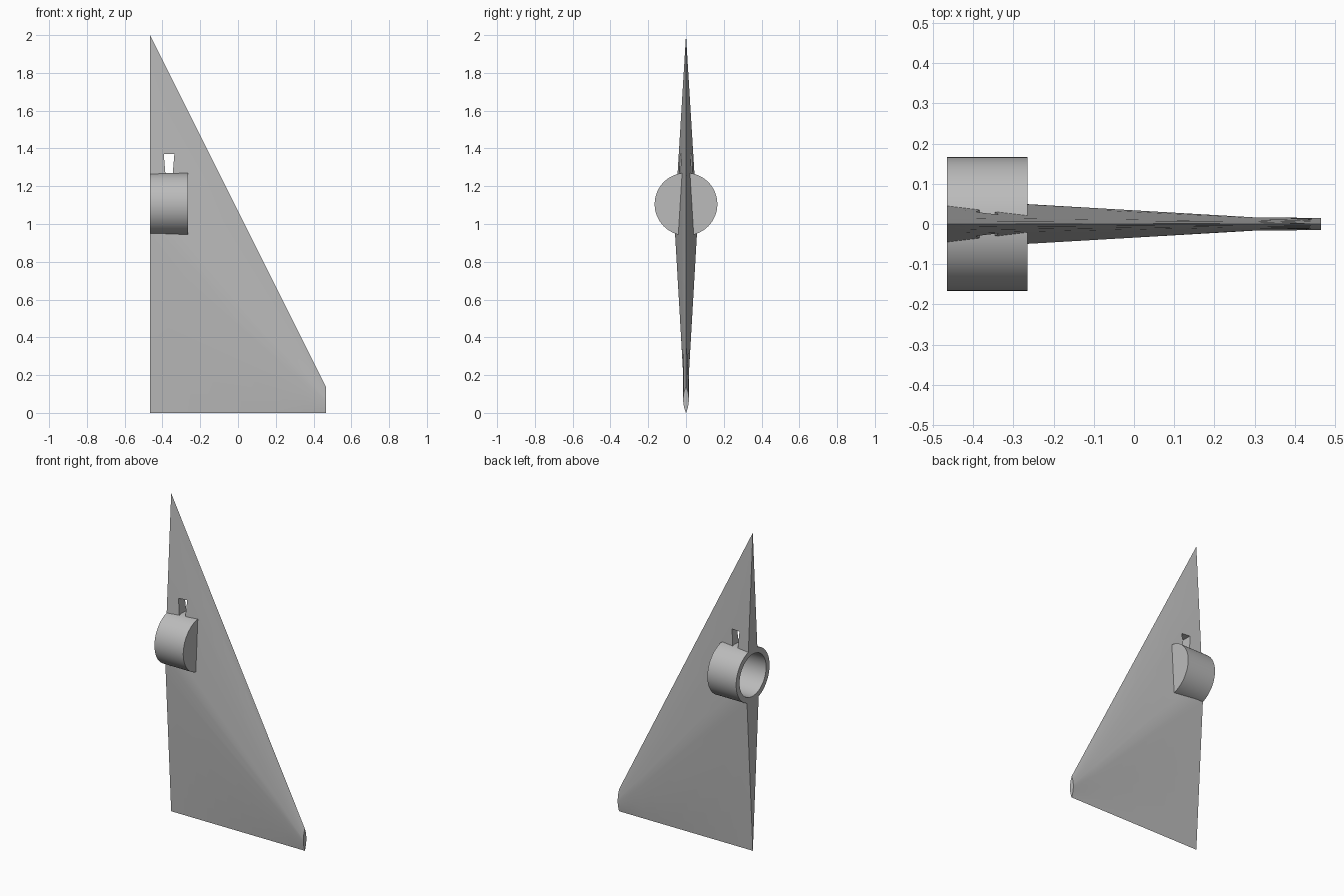
import bpy, bmesh, math

old = bpy.data.objects.get("Cube")
if old:
    bpy.data.objects.remove(old, do_unlink=True)

grey = bpy.data.materials.new("plain grey")
grey.use_nodes = True
colour = (0.5, 0.5, 0.5, 1)
grey.diffuse_color = colour
grey.node_tree.nodes["Principled BSDF"].inputs["Base Color"].default_value = colour

BACK, TIP = -0.465, 0.465
AXIS_Z, RADIUS, BORE = 1.105, 0.166, 0.132


def loft(name, rings, closed=False):
    """Skin a list of equal rings of points and cap both ends."""
    bm = bmesh.new()
    loops = [[bm.verts.new(p) for p in ring] for ring in rings]
    for a, b in zip(loops, loops[1:]):
        n = len(a)
        for i in range(n):
            j = (i + 1) % n
            bm.faces.new((a[i], a[j], b[j], b[i]))
    bm.faces.new(loops[0])
    bm.faces.new(loops[-1])
    bmesh.ops.recalc_face_normals(bm, faces=bm.faces)
    mesh = bpy.data.meshes.new(name)
    bm.to_mesh(mesh)
    bm.free()
    mesh.materials.append(grey)
    obj = bpy.data.objects.new(name, mesh)
    bpy.context.collection.objects.link(obj)
    return obj


def circle(x, r, n=64):
    return [(x, r * math.cos(math.tau * i / n), AXIS_Z + r * math.sin(math.tau * i / n))
            for i in range(n)]


def activate(obj):
    bpy.ops.object.select_all(action="DESELECT")
    obj.select_set(True)
    bpy.context.view_layer.objects.active = obj


def cut(obj, cutter):
    cutter.hide_render = True
    mod = obj.modifiers.new("cut", "BOOLEAN")
    mod.operation, mod.solver, mod.object = "DIFFERENCE", "EXACT", cutter
    activate(obj)
    bpy.ops.object.modifier_apply(modifier=mod.name)
    bpy.data.objects.remove(cutter, do_unlink=True)


def section(x, half, bulge, steps=16):
    """Fin section: a diamond that swells into a lens as bulge goes to 1."""
    top = 2 - 2 * (x - BACK)

    def width(t):
        diamond = 1 - abs(2 * t - 1)
        lens = 4 * t * (1 - t)
        return half * (diamond + (lens - diamond) * bulge)
    ts = [i / steps for i in range(steps + 1)]
    return ([(x, -width(t), top * t) for t in ts] +
            [(x, width(t), top * t) for t in reversed(ts[1:-1])])


# Tapered fin
fin = loft("fin", [section(BACK, 0.061, 0), section(0.3, 0.0165, 0.4),
                   section(TIP, 0.015, 1)])

# Tapered slot through the fin, then room for the socket
slot = loft("slot_cutter", [
    [(-0.365 + sx * w, sy * 0.2, z) for sx, sy in ((-1, -1), (1, -1), (1, 1), (-1, 1))]
    for z, w in ((1.2, 0.014), (1.37, 0.028))])
cut(fin, slot)
cut(fin, loft("socket_cutter", [circle(BACK - 0.1, RADIUS - 0.004),
                                circle(-0.269, RADIUS - 0.004)]))

# Round socket, open at the back and closed towards the tip
socket = loft("socket", [circle(-0.265, RADIUS), circle(BACK, RADIUS),
                         circle(BACK, BORE), circle(-0.3, BORE)])

for part in (fin, socket):
    activate(part)
    bpy.ops.object.shade_smooth_by_angle(angle=math.radians(30))
